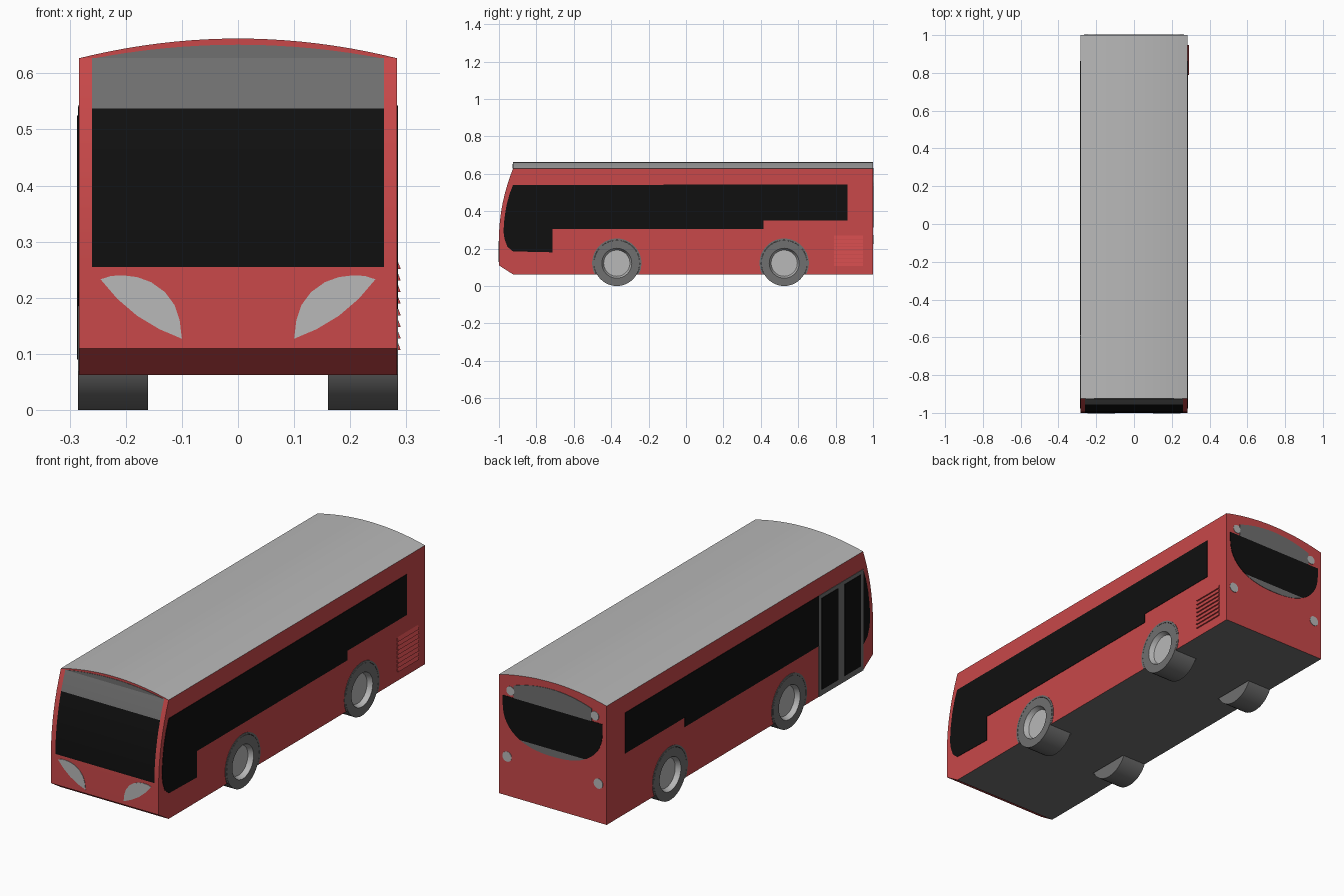
import bpy, bmesh, math

cube = bpy.data.objects.get("Cube")
if cube:
    bpy.data.objects.remove(cube, do_unlink=True)

HALF_W, FRONT, BACK, FLOOR, EAVE, RISE = 0.283, -0.925, 1.0, 0.0625, 0.627, 0.035
WHEEL_R, WHEEL_YS = 0.122, (-0.37, 0.525)


def material(name, r, g, b):
    m = bpy.data.materials.new(name)
    m.use_nodes = True
    m.diffuse_color = (r, g, b, 1)
    bsdf = next(n for n in m.node_tree.nodes if n.type == 'BSDF_PRINCIPLED')
    bsdf.inputs["Base Color"].default_value = (r, g, b, 1)
    return m


MATS = [material("red_paint", 0.58, 0.065, 0.067),
        material("dark_glass", 0.005, 0.005, 0.005),
        material("mid_grey", 0.16, 0.16, 0.16),
        material("light_grey", 0.48, 0.48, 0.48)]
RED, GLASS, MID, LIGHT = range(4)


def finish(name, bm, mat=None, smooth=True):
    bmesh.ops.recalc_face_normals(bm, faces=bm.faces)
    if mat is not None:
        for f in bm.faces:
            f.material_index = mat
    me = bpy.data.meshes.new(name)
    bm.to_mesh(me)
    bm.free()
    for m in MATS:
        me.materials.append(m)
    ob = bpy.data.objects.new(name, me)
    bpy.context.collection.objects.link(ob)
    if smooth:
        soften(me)
    return ob


def soften(me):
    me.shade_smooth()
    me.set_sharp_from_angle(angle=math.radians(30))


def prism(bm, base, shift):
    """Extrude a closed outline along a vector."""
    face = bm.faces.new([bm.verts.new(p) for p in base])
    ext = bmesh.ops.extrude_face_region(bm, geom=[face])["geom"]
    bmesh.ops.translate(bm, vec=shift, verts=[v for v in ext if isinstance(v, bmesh.types.BMVert)])


def side_plate(name, pts, side, mat, out=0.002):
    bm = bmesh.new()
    x = side * (HALF_W - 0.001)
    prism(bm, [(x, y, z) for y, z in pts], (side * (out + 0.001), 0, 0))
    return finish(name, bm, mat, False)


def end_plate(name, pts, y, direction, mat, out=0.002):
    bm = bmesh.new()
    prism(bm, [(x, y - direction * 0.001, z) for x, z in pts], (0, direction * (out + 0.001), 0))
    return finish(name, bm, mat, False)


def rect(a0, a1, z0, z1):
    return [(a0, z0), (a1, z0), (a1, z1), (a0, z1)]


def circle(cx, cz, r, n=24):
    return [(cx + r * math.cos(2 * math.pi * i / n), cz + r * math.sin(2 * math.pi * i / n)) for i in range(n)]


def arch(half, z0, rise, n=20):
    xs = [half - 2 * half * i / n for i in range(n + 1)]
    return [(x, z0 + rise * (1 - (x / half) ** 2)) for x in xs]


# Body shell: lengthwise outline swept over four columns so the windscreen is part of the nose
def nose_y(z):
    return -1 + 0.075 * (max(0, z - 0.25) / 0.377) ** 2


nose = [(nose_y(z), z) for z in (0.11, 0.255, 0.3, 0.35, 0.4, 0.45, 0.495, 0.537, 0.58, EAVE)]
outline = [(FRONT, FLOOR)] + nose + [(BACK, EAVE), (BACK, FLOOR)]
bm = bmesh.new()
cols = [[bm.verts.new((x, y, z)) for y, z in outline] for x in (-HALF_W, -0.26, 0.26, HALF_W)]
for c, (a, b) in enumerate(zip(cols, cols[1:])):
    for i in range(len(outline)):
        j = (i + 1) % len(outline)
        f = bm.faces.new((a[i], a[j], b[j], b[i]))
        mid = f.calc_center_median()
        if i == len(outline) - 1:
            f.material_index = MID
        elif c == 1 and mid.y < -0.9 and mid.z > 0.255:
            f.material_index = GLASS if mid.z < 0.537 else MID
for col in (cols[0], cols[-1]):
    bm.faces.new(col)
body = finish("body", bm, smooth=False)

# Wheel wells cut into the body
cutters = []
for side in (-1, 1):
    for y in WHEEL_YS:
        bm = bmesh.new()
        prism(bm, [(side * 0.155, y + a, z) for a, z in circle(0, WHEEL_R, 0.124, 40)], (side * 0.2, 0, 0))
        cut = finish("wheel_well_cutter", bm, MID, False)
        cut.hide_render = True
        cutters.append(cut)
        mod = body.modifiers.new("well", 'BOOLEAN')
        mod.operation, mod.solver, mod.object = 'DIFFERENCE', 'EXACT', cut
bpy.context.view_layer.objects.active = body
for mod in list(body.modifiers):
    bpy.ops.object.modifier_apply(modifier=mod.name)
for cut in cutters:
    bpy.data.objects.remove(cut, do_unlink=True)
soften(body.data)

# Arched roof with painted ends
bm = bmesh.new()
prism(bm, [(x, FRONT, z) for x, z in arch(HALF_W, EAVE, RISE)], (0, BACK - FRONT, 0))
bm.normal_update()
for f in bm.faces:
    f.material_index = RED if abs(f.normal.y) > 0.9 else LIGHT
finish("roof", bm)
end_plate("front_sign_top", arch(0.255, EAVE, 0.024), FRONT, -1, MID)

# Wheels: turned profile with recessed hub, plus arch lip on the body side
profile = [(0, 0.16), (WHEEL_R, 0.16), (WHEEL_R, 0.285), (0.08, 0.285), (0.07, 0.262), (0, 0.262)]
for side, sname in ((-1, "right"), (1, "left")):
    for y, yname in zip(WHEEL_YS, ("front", "rear")):
        bm = bmesh.new()
        vs = [bm.verts.new((side * x, y, WHEEL_R + r)) for r, x in profile]
        es = [bm.edges.new(p) for p in zip(vs, vs[1:])]
        bmesh.ops.spin(bm, geom=vs + es, cent=(0, y, WHEEL_R), axis=(1, 0, 0),
                       angle=2 * math.pi, steps=40, use_merge=True)
        bmesh.ops.remove_doubles(bm, verts=bm.verts, dist=0.0001)
        for f in bm.faces:
            c = f.calc_center_median()
            hub = abs(c.x) > 0.2 and math.hypot(c.y - y, c.z - WHEEL_R) < 0.078
            f.material_index = LIGHT if hub else MID
        finish(f"{yname}_{sname}_wheel", bm)
        start = math.asin((FLOOR - WHEEL_R) / 0.132)
        angs = [start + (math.pi - 2 * start) * i / 28 for i in range(29)]
        lip = [(y + r * math.cos(a), WHEEL_R + r * math.sin(a))
               for r, seq in ((0.132, angs), (0.123, angs[::-1])) for a in seq]
        side_plate(f"{yname}_{sname}_arch_lip", lip, side, MID)

# Side windows
TOP, SILL, REAR_SILL = 0.543, 0.305, 0.35
quarter = [(-0.925, 0.54), (-0.944, 0.49), (-0.96, 0.43), (-0.971, 0.36), (-0.976, 0.29),
           (-0.97, 0.25), (-0.955, 0.21), (-0.925, 0.185)]
rear_part = [(0.415, SILL), (0.415, REAR_SILL), (0.863, REAR_SILL), (0.863, TOP)]
side_plate("right_windows", [(-0.59, TOP), (-0.59, SILL)] + rear_part, -1, GLASS)
side_plate("right_quarter_window", quarter, -1, GLASS)
side_plate("left_windows", quarter + [(-0.714, 0.18), (-0.714, SILL)] + rear_part, 1, GLASS)

# Passenger door on the right
side_plate("door_frame", rect(-0.925, -0.592, FLOOR, TOP), -1, MID)
for name, y0, y1 in (("front", -0.905, -0.783), ("rear", -0.735, -0.612)):
    side_plate(f"door_{name}_pane", rect(y0, y1, 0.09, 0.525), -1, GLASS, 0.004)

# Engine louvres on the left
bm = bmesh.new()
SLATS = 8
for i in range(SLATS):
    z = 0.107 + i * 0.165 / SLATS
    prism(bm, [(0.282, 0.79, z), (0.29, 0.79, z), (0.282, 0.79, z + 0.165 / SLATS)], (0, 0.157, 0))
finish("engine_louvres", bm, RED, False)

# Headlights
lens = [(0.245, 0.233), (0.226, 0.239), (0.205, 0.24), (0.18, 0.237), (0.155, 0.228), (0.13, 0.21),
        (0.113, 0.187), (0.104, 0.16), (0.1, 0.127), (0.14, 0.144), (0.18, 0.168), (0.215, 0.198)]
for s, name in ((-1, "right"), (1, "left")):
    end_plate(f"{name}_headlight", [(s * x, z) for x, z in lens], -1, -1, LIGHT)
    end_plate(f"{name}_tail_light", circle(s * 0.24, 0.248, 0.024), BACK, 1, LIGHT)
    end_plate(f"{name}_marker_light", circle(s * 0.222, 0.565, 0.021), BACK, 1, LIGHT)


# Rear window: rounded bowl split into glass and grey bands
def bowl_half(z):
    t = min(1, max(0, (0.5 - z) / 0.188))
    return 0.262 * (1 - t ** 2.35) ** (1 / 2.35)


def bowl_band(z_top, z_low, n=14):
    zs = [z_top + (z_low - z_top) * math.sin(math.pi / 2 * i / n) for i in range(n + 1)]
    right = [(bowl_half(z), z) for z in zs]
    left = [(-x, z) for x, z in reversed(right) if x > 0.001]
    return right + left


end_plate("rear_window", bowl_band(0.535, 0.345), BACK, 1, GLASS)
end_plate("rear_window_base", bowl_band(0.345, 0.312), BACK, 1, MID)
end_plate("rear_sign", [(-0.205, 0.535), (0.205, 0.535)] + arch(0.205, 0.595, 0.035), BACK, 1, MID)
